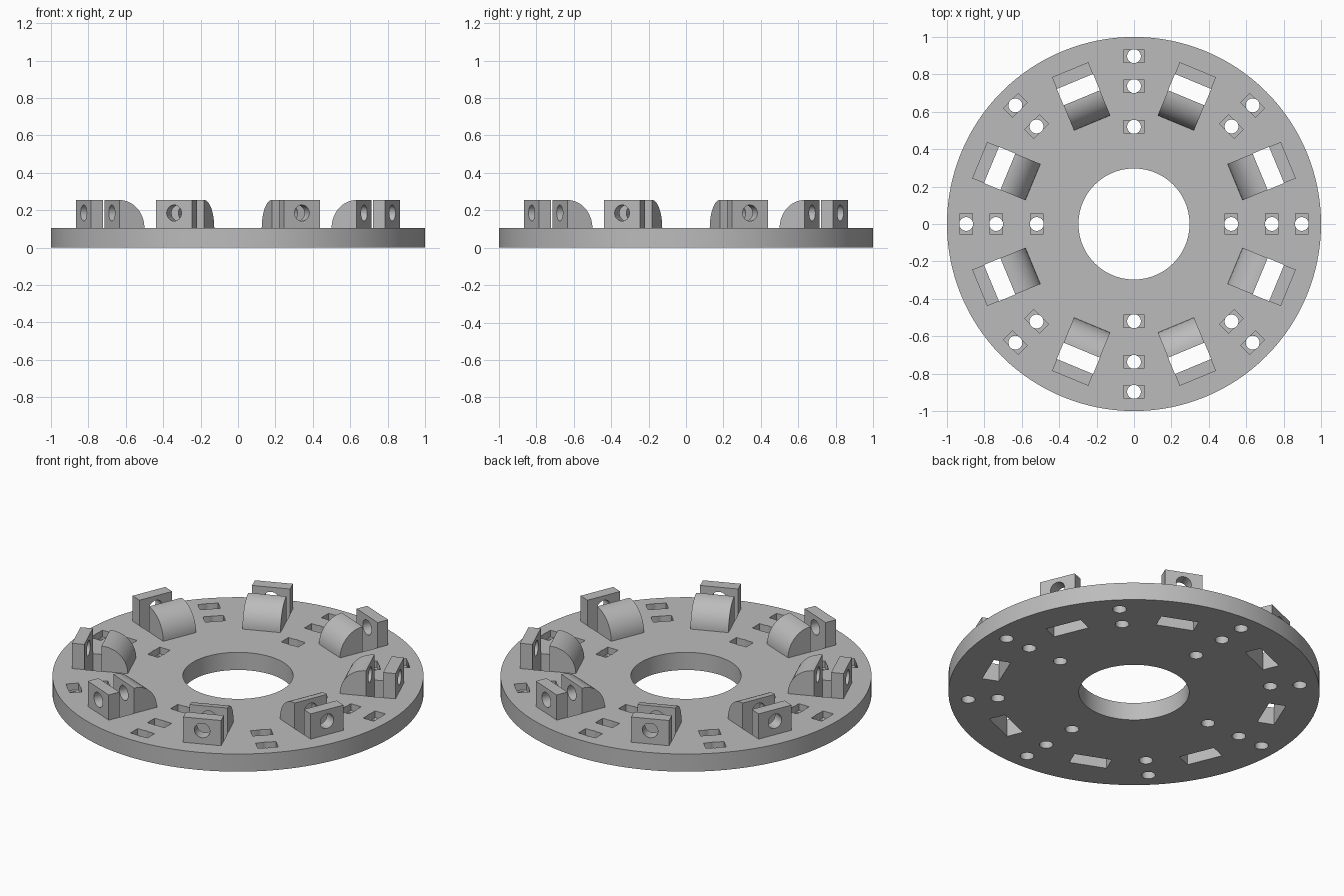
import bpy
import bmesh
from math import pi, sin, cos, radians
from mathutils import Matrix, Vector

cube = bpy.data.objects.get("Cube")
if cube:
    bpy.data.objects.remove(cube, do_unlink=True)

DISC_H, TOP = 0.105, 0.255
WIDTH = 0.21                      # bracket and slot width
SLOT_IN, SLOT_OUT = 0.73, 0.825   # radial limits of the roller slot
BORE_Z, BORE_R = 0.185, 0.043

grey = bpy.data.materials.new("plain_grey")
grey.use_nodes = True
colour = (0.5, 0.5, 0.5, 1)
grey.diffuse_color = colour
grey.node_tree.nodes["Principled BSDF"].inputs["Base Color"].default_value = colour


def make_object(name, bm):
    bmesh.ops.recalc_face_normals(bm, faces=bm.faces)
    mesh = bpy.data.meshes.new(name)
    bm.to_mesh(mesh)
    bm.free()
    mesh.materials.append(grey)
    obj = bpy.data.objects.new(name, mesh)
    bpy.context.collection.objects.link(obj)
    return obj


def spin(angle):
    return Matrix.Rotation(radians(angle), 4, 'Z')


def add_box(bm, low, high, matrix=Matrix()):
    low, high = Vector(low), Vector(high)
    place = matrix @ Matrix.Translation((low + high) / 2) @ Matrix.Diagonal((*(high - low), 1))
    bmesh.ops.create_cube(bm, size=1, matrix=place)


def add_cylinder(bm, radius, depth, matrix, segments=32):
    bmesh.ops.create_cone(bm, cap_ends=True, segments=segments, radius1=radius,
                          radius2=radius, depth=depth, matrix=matrix)


def cut(obj, cutter_bm):
    cutter = make_object("cutter", cutter_bm)
    mod = obj.modifiers.new("cut", 'BOOLEAN')
    mod.operation, mod.solver, mod.object = 'DIFFERENCE', 'EXACT', cutter
    bpy.context.view_layer.update()
    graph = bpy.context.evaluated_depsgraph_get()
    mesh = bpy.data.meshes.new_from_object(obj.evaluated_get(graph))
    obj.modifiers.clear()
    obj.data = mesh
    bpy.data.objects.remove(cutter, do_unlink=True)


def smooth(obj):
    bpy.ops.object.select_all(action='DESELECT')
    obj.select_set(True)
    bpy.context.view_layer.objects.active = obj
    bpy.ops.object.shade_smooth_by_angle(angle=radians(30))


# Base disc with centre opening, roller slots and bolt holes
bm = bmesh.new()
add_cylinder(bm, 1, DISC_H, Matrix.Translation((0, 0, DISC_H / 2)), 128)
disc = make_object("base_disc", bm)

holes, pockets = bmesh.new(), bmesh.new()
add_cylinder(holes, 0.297, 1, Matrix(), 96)
for i in range(8):
    add_box(holes, (SLOT_IN, -WIDTH / 2, -0.5), (SLOT_OUT, WIDTH / 2, 0.5),
            spin(45 * i + 22.5))
    radii = (0.52, 0.737, 0.897) if i % 2 == 0 else (0.737, 0.897)
    for r in radii:
        add_cylinder(holes, 0.037, 1, spin(45 * i) @ Matrix.Translation((r, 0, 0)))
        add_box(pockets, (r - 0.034, -0.056, DISC_H - 0.04),
                (r + 0.034, 0.056, 0.5), spin(45 * i))
cut(disc, holes)
cut(disc, pockets)
smooth(disc)


def bracket_part(name, profile, bore_from, bore_to):
    """Extrude a radial profile across the bracket width and bore it."""
    bm = bmesh.new()
    face = bm.faces.new([bm.verts.new((x, -WIDTH / 2, z)) for x, z in profile])
    moved = bmesh.ops.extrude_face_region(bm, geom=[face])["geom"]
    verts = [v for v in moved if isinstance(v, bmesh.types.BMVert)]
    bmesh.ops.translate(bm, verts=verts, vec=(0, WIDTH, 0))
    obj = make_object(name, bm)
    bore = bmesh.new()
    middle = Matrix.Translation(((bore_from + bore_to) / 2, 0, BORE_Z))
    add_cylinder(bore, BORE_R, bore_to - bore_from, middle @ Matrix.Rotation(pi / 2, 4, 'Y'))
    cut(obj, bore)
    smooth(obj)
    return obj


# Outer axle plate, bored right through
outer_profile = [(SLOT_OUT, DISC_H), (0.893, DISC_H), (0.893, TOP), (SLOT_OUT, TOP)]
outer = bracket_part("outer_axle_plate", outer_profile, SLOT_OUT - 0.1, 1)

# Inner axle block with rounded back and blind bore
arc = [pi / 2 * i / 16 for i in range(17)]
inner_profile = [(SLOT_IN, DISC_H)] + [
    (SLOT_IN - 0.145 * sin(a), DISC_H + (TOP - DISC_H) * cos(a)) for a in arc]
inner = bracket_part("inner_axle_block", inner_profile, SLOT_IN - 0.055, SLOT_IN + 0.1)

# Repeat both parts around the disc
for part in (outer, inner):
    for i in range(8):
        obj = part if i == 0 else part.copy()
        if i:
            bpy.context.collection.objects.link(obj)
        obj.rotation_euler.z = radians(45 * i + 22.5)
